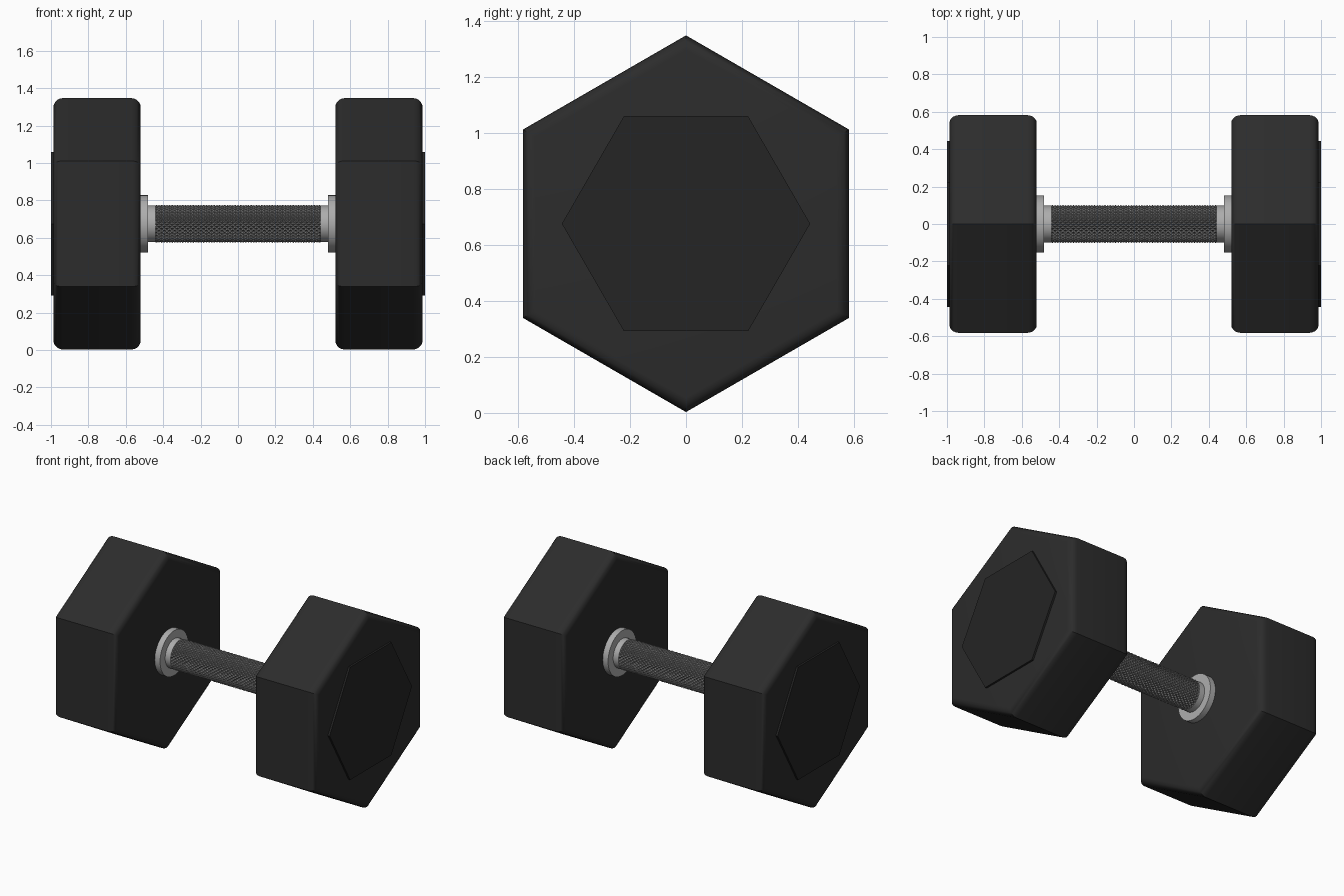
import bpy, bmesh
from math import sin, cos, pi, radians

if "Cube" in bpy.data.objects:
    bpy.data.objects.remove(bpy.data.objects["Cube"])

CZ = 0.675  # height of the handle axis


def material(name, v):
    m = bpy.data.materials.new(name)
    m.diffuse_color = (v, v, v, 1)
    m.use_nodes = True
    m.node_tree.nodes["Principled BSDF"].inputs["Base Color"].default_value = m.diffuse_color
    return m


RUBBER = material("black_rubber", 0.025)
PAD = material("end_cap_black", 0.018)
STEEL = material("steel", 0.42)
GRIP = material("knurled_steel", 0.2)


def finish(bm, name, mat, angle=None):
    bmesh.ops.recalc_face_normals(bm, faces=bm.faces)
    me = bpy.data.meshes.new(name)
    bm.to_mesh(me)
    bm.free()
    ob = bpy.data.objects.new(name, me)
    bpy.context.collection.objects.link(ob)
    ob.location.z = CZ
    me.materials.append(mat)
    if angle:
        bpy.context.view_layer.objects.active = ob
        ob.select_set(True)
        bpy.ops.object.shade_smooth_by_angle(angle=radians(angle))
        ob.select_set(False)
    return ob


def lathe(name, profile, n, mat, phase=0.0, angle=None):
    """Solid of n sides around the x axis from (x, radius) points."""
    bm = bmesh.new()
    rings = [[bm.verts.new((x, r * cos(phase + 2 * pi * i / n), r * sin(phase + 2 * pi * i / n)))
              for i in range(n)] for x, r in profile]
    for a, b in zip(rings, rings[1:]):
        for i in range(n):
            k = (i + 1) % n
            bm.faces.new((a[i], a[k], b[k], b[i]))
    bm.faces.new(rings[0])
    bm.faces.new(rings[-1])
    return finish(bm, name, mat, angle)


# Rounded rim profile of the hexagonal head
X0, X1, R, B, STEPS = 0.52, 0.987, 0.672, 0.05, 5
arc = [(B * (1 - cos(t)), B * (1 - sin(t))) for t in (pi / 2 * k / STEPS for k in range(STEPS + 1))]
head = [(X0 + dx, R - dr) for dx, dr in arc] + [(X1 - dx, R - dr) for dx, dr in reversed(arc)]

for s, side in ((-1, "left"), (1, "right")):
    def side_part(name, prof, n, mat, **kw):
        lathe(f"{side}_{name}", [(s * x, r) for x, r in prof], n, mat, **kw)

    side_part("head", head, 6, RUBBER, phase=pi / 2, angle=30)
    side_part("end_pad", [(0.96, 0.443), (1.0, 0.443)], 6, PAD)
    # stepped collar between head and grip
    side_part("collar", [(0.44, 0.098), (0.48, 0.098), (0.48, 0.153), (0.53, 0.153)],
              48, STEEL, angle=30)

# Plain bar under the knurling
lathe("handle_core", [(-0.5, 0.09), (0.5, 0.09)], 48, STEEL, angle=30)

# Knurled grip: diamond lattice with a raised point in every diamond
N, ROWS, L, RV, PEAK = 28, 64, 0.45, 0.092, 0.0095
bm = bmesh.new()
lat = []
for j in range(ROWS + 1):
    x = -L + 2 * L * j / ROWS
    row = []
    for i in range(N):
        t = 2 * pi * (i + 0.5 * (j % 2)) / N
        row.append(bm.verts.new((x, RV * cos(t), RV * sin(t))))
    lat.append(row)
for j in range(ROWS - 1):
    for i in range(N):
        a, b = (i - 1, i) if j % 2 == 0 else (i, (i + 1) % N)
        bm.faces.new((lat[j][i], lat[j + 1][a], lat[j + 2][i], lat[j + 1][b]))
poked = bmesh.ops.poke(bm, faces=bm.faces[:])
for v in poked["verts"]:
    r = (v.co.y ** 2 + v.co.z ** 2) ** 0.5
    k = (RV + PEAK) / r
    v.co.y *= k
    v.co.z *= k
finish(bm, "knurled_grip", GRIP)
